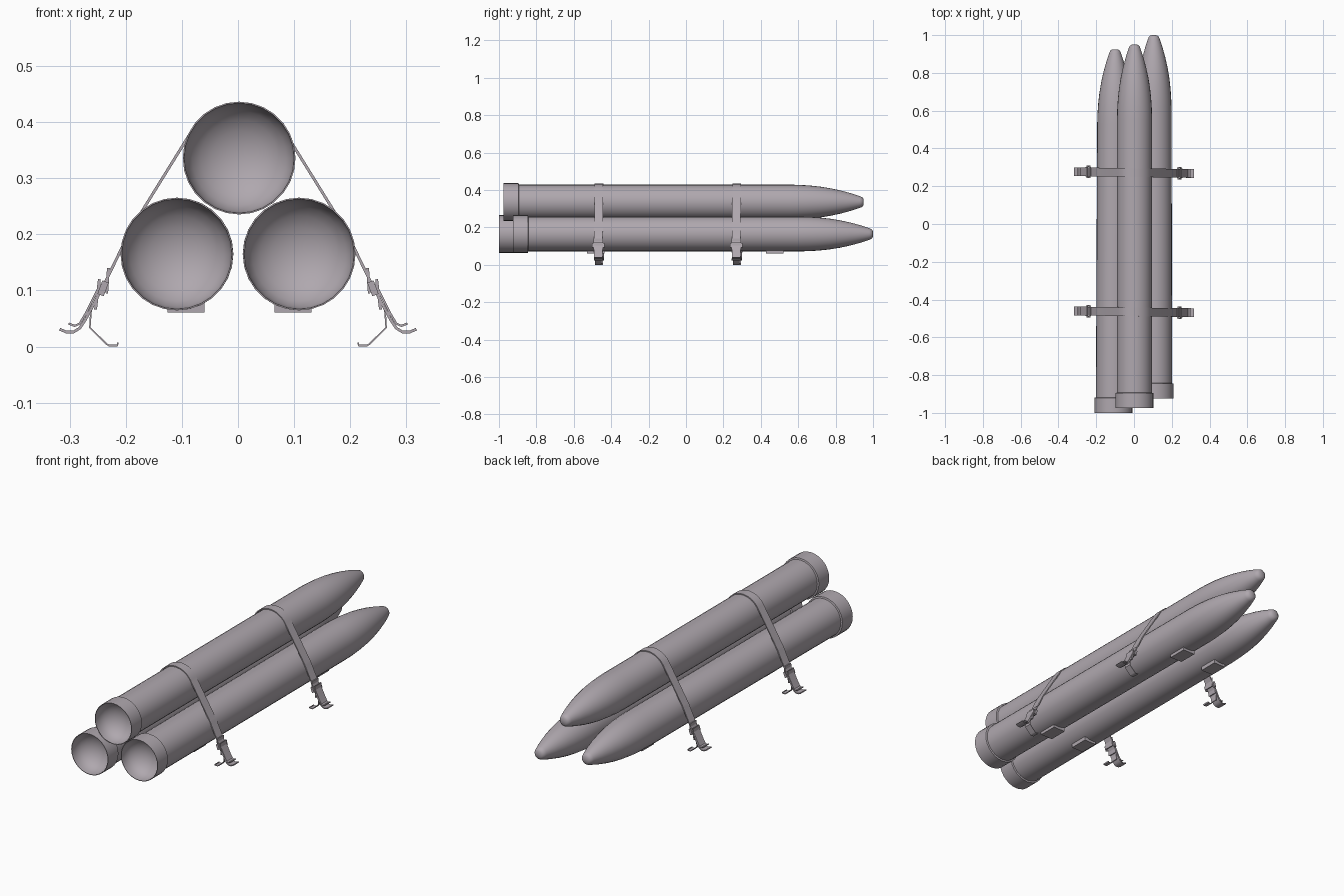
import bpy, bmesh, math

if "Cube" in bpy.data.objects:
    bpy.data.objects.remove(bpy.data.objects["Cube"])

steel = bpy.data.materials.new("warm_grey")
steel.diffuse_color = (0.43, 0.39, 0.425, 1)
steel.use_nodes = True
steel.node_tree.nodes["Principled BSDF"].inputs["Base Color"].default_value = steel.diffuse_color


def make(name, bm, angle=35):
    bmesh.ops.recalc_face_normals(bm, faces=bm.faces)
    me = bpy.data.meshes.new(name)
    bm.to_mesh(me)
    bm.free()
    ob = bpy.data.objects.new(name, me)
    bpy.context.collection.objects.link(ob)
    me.materials.append(steel)
    bpy.ops.object.select_all(action='DESELECT')
    ob.select_set(True)
    bpy.context.view_layer.objects.active = ob
    bpy.ops.object.shade_smooth_by_angle(angle=math.radians(angle))
    return ob


def lathe(name, profile, c0, c1, z, y0, length, n=28):
    """Spin (radius, distance) points about an axis along y, centre drifting c0 -> c1."""
    bm = bmesh.new()
    rings = []
    for r, d in profile:
        cx = c0 + (c1 - c0) * d / length
        k = 1 if r == 0 else n
        rings.append([bm.verts.new((cx + r * math.cos(2 * math.pi * i / n), y0 + d,
                                    z + r * math.sin(2 * math.pi * i / n))) for i in range(k)])
    for a, b in zip(rings, rings[1:]):
        for i in range(n):
            j = (i + 1) % n
            q = [a[i % len(a)], a[j % len(a)], b[j % len(b)], b[i % len(b)]]
            bm.faces.new(list(dict.fromkeys(q)))
    return make(name, bm)


def ribbon(name, path, y, width, thick, skew=0.0):
    """Band following an x-z path, with its width along y."""
    bm = bmesh.new()
    nrm = []
    for i in range(len(path)):
        a, b = path[max(i - 1, 0)], path[min(i + 1, len(path) - 1)]
        dx, dz = b[0] - a[0], b[1] - a[1]
        l = math.hypot(dx, dz)
        nrm.append((-dz / l, dx / l))
    rows = []
    for (x, z), (nx, nz) in zip(path, nrm):
        t = thick / 2
        yy = y + skew * x
        rows.append([bm.verts.new((x + s * nx * t, yy + w * width / 2, z + s * nz * t))
                     for s, w in ((1, -1), (1, 1), (-1, 1), (-1, -1))])
    for a, b in zip(rows, rows[1:]):
        for i in range(4):
            bm.faces.new((a[i], a[(i + 1) % 4], b[(i + 1) % 4], b[i]))
    bm.faces.new(rows[0])
    bm.faces.new(rows[-1])
    return make(name, bm)


def arc(cx, cz, r, a0, a1, n):
    return [(cx + r * math.cos(math.radians(a0 + (a1 - a0) * i / n)),
             cz + r * math.sin(math.radians(a0 + (a1 - a0) * i / n))) for i in range(n + 1)]


# shells: dished open rear, collar, straight body, curved nose with blunt tip
L = 1.925
dish = [(0.097 * math.sin(math.radians(a)), 0.015 + 0.075 * math.cos(math.radians(a)))
        for a in range(0, 91, 15)]
dish[0] = (0, dish[0][1])
nose = [(0.093, 1.53), (0.0915, 1.585), (0.088, 1.64), (0.082, 1.695), (0.073, 1.75),
        (0.061, 1.805), (0.046, 1.86), (0.031, 1.905), (0.026, 1.917), (0.016, 1.924), (0, L)]
shell = dish + [(0.098, 0), (0.1005, 0), (0.1005, 0.08), (0.093, 0.082)] + nose
lathe("shell_left", shell, -0.109, -0.100, 0.165, -1.0, L)
lathe("shell_right", shell, 0.109, 0.105, 0.165, -0.925, L)
lathe("shell_top", shell, 0.002, 0.003, 0.336, -0.975, L)

# one half of the strap outline, from the flared end up to the top shell
low = [(-0.318, 0.031), (-0.306, 0.026), (-0.293, 0.026), (-0.282, 0.033),
       (-0.272, 0.048), (-0.24, 0.108)]
half = low + arc(-0.106, 0.165, 0.0955, 155, 148, 2) + arc(0, 0.336, 0.0955, 148, 90, 9)
strap = half + [(-x, z) for x, z in reversed(half[:-1])]

tail = [(-0.300, 0.041), (-0.289, 0.037), (-0.280, 0.041), (-0.270, 0.058), (-0.243, 0.112)]
tail = [(x - 0.002, z) for x, z in tail]
hook = [(-0.262, 0.064), (-0.264, 0.034), (-0.235, 0.005), (-0.230, 0.002), (-0.215, 0.002),
        (-0.214, 0.007)]

for label, y in (("rear", -0.465), ("front", 0.272)):
    ribbon(label + "_strap", strap, y, 0.046, 0.005, -0.015)
    for side, s in (("left", 1), ("right", -1)):
        def flip(p):
            return [(s * x, z) for x, z in p]
        yy = y + 0.004 * s
        n = f"{label}_{side}_"
        ribbon(n + "strap_tail", flip(tail), yy, 0.046, 0.004)
        ribbon(n + "hook", flip(hook), yy, 0.036, 0.003)
        # buckle: two cross bars and two side plates around the strap
        ribbon(n + "buckle_upper_bar", flip([(-0.234, 0.095), (-0.231, 0.140)]), yy, 0.05, 0.005)
        ribbon(n + "buckle_lower_bar", flip([(-0.254, 0.066), (-0.247, 0.120)]), yy, 0.05, 0.005)
        for e in (-1, 1):
            ribbon(n + "buckle_side", flip([(-0.245, 0.092), (-0.236, 0.116)]),
                   yy + e * 0.029, 0.008, 0.012)

# support pads under the two lower shells
for side, x in (("left", -0.093), ("right", 0.098)):
    for label, y in (("rear", -0.482), ("front", 0.475)):
        ribbon(f"{label}_{side}_pad", [(x - 0.033, 0.070), (x + 0.033, 0.070)], y, 0.095, 0.019)
